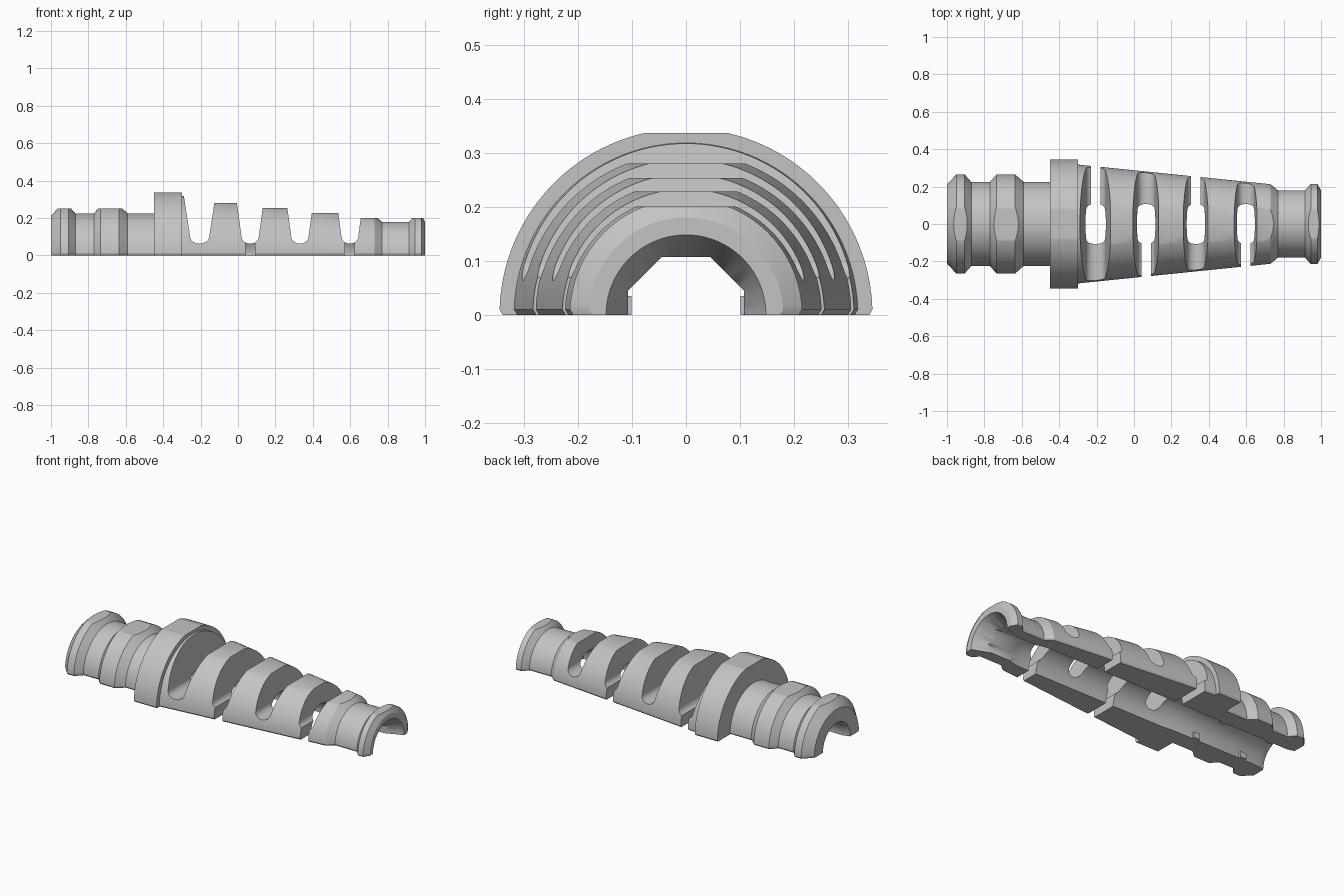
import bpy, bmesh, math

if "Cube" in bpy.data.objects:
    bpy.data.objects.remove(bpy.data.objects["Cube"])

GREY = (0.55, 0.55, 0.55, 1)
mat = bpy.data.materials.new("mid grey")
mat.use_nodes = True
mat.diffuse_color = GREY
mat.node_tree.nodes["Principled BSDF"].inputs["Base Color"].default_value = GREY


def loft(name, rings):
    """Solid skinned through closed rings with equal point counts."""
    bm = bmesh.new()
    rows = [[bm.verts.new(p) for p in ring] for ring in rings]
    n = len(rows[0])
    for a, b in zip(rows, rows[1:]):
        for i in range(n):
            j = (i + 1) % n
            bm.faces.new((a[i], a[j], b[j], b[i]))
    bm.faces.new(rows[0])
    bm.faces.new(rows[-1])
    bmesh.ops.recalc_face_normals(bm, faces=bm.faces)
    mesh = bpy.data.meshes.new(name)
    bm.to_mesh(mesh)
    bm.free()
    mesh.materials.append(mat)
    ob = bpy.data.objects.new(name, mesh)
    bpy.context.collection.objects.link(ob)
    return ob


def box(name, x0, x1, y0, y1, z0, z1):
    return loft(name, [[(x, y0, z0), (x, y1, z0), (x, y1, z1), (x, y0, z1)] for x in (x0, x1)])


def half_ring(x, r, steps=72):
    """Half circle whose feet taper in slightly at the floor."""
    lip = math.asin(0.01 / r)
    arc = [lip + (math.pi - 2 * lip) * i / steps for i in range(steps + 1)]
    pts = [(x, r * math.cos(t), r * math.sin(t)) for t in arc]
    return [(x, r - 0.006, 0)] + pts + [(x, 0.006 - r, 0)]


def full_ring(x, r, sides=72):
    turn = [2 * math.pi * (i + 0.5) / sides for i in range(sides)]
    return [(x, r * math.cos(t), r * math.sin(t)) for t in turn]


def cut(target, cutter):
    cutter.hide_render = True
    mod = target.modifiers.new("cut", "BOOLEAN")
    mod.operation = "DIFFERENCE"
    mod.solver = "EXACT"
    mod.object = cutter
    bpy.context.view_layer.objects.active = target
    bpy.ops.object.modifier_apply(modifier=mod.name)
    bpy.data.objects.remove(cutter)


# Outer half shell: ribbed tail, collar, tapered sleeve and nose
outline = [(-1, .212), (-.95, .265), (-.905, .265), (-.87, .225), (-.77, .225),
           (-.735, .265), (-.635, .265), (-.59, .225), (-.45, .225), (-.45, .345),
           (-.3, .345), (-.3, .318), (.73, .213), (.77, .18), (.915, .18),
           (.945, .215), (.98, .215), (1, .18)]
body = loft("half_sleeve", [half_ring(x, r) for x, r in outline])

# Flats along the crown of every raised band
for x0, x1, top in [(-1.1, -.82, .25), (-.8, -.55, .25), (-.46, -.295, .336),
                    (-.2, .065, .28), (.065, .33, .253), (.33, .6, .228),
                    (.6, .84, .2), (.86, 1.1, .2)]:
    cut(body, box("crown_cutter", x0, x1, -.5, .5, top, .6))

# Bore: round channel, octagonal throat, flared mouth
bore = [(-1.05, .145), (-.96, .117), (-.36, .117), (-.3, .124), (.7, .124), (.76, .112)]
cut(body, loft("bore_cutter", [full_ring(x, r) for x, r in bore]))
cut(body, loft("throat_cutter", [full_ring(x, .116, 8) for x in (.7, .95)]))
cut(body, loft("mouth_cutter", [full_ring(x, r) for x, r in [(.9, .108), (1, .148), (1.05, .168)]]))


def slot_ring(y, x, w):
    """U-shaped slot section, wider toward the top."""
    arc = [math.pi * i / 16 for i in range(17)]
    pts = [(x - w * math.cos(t), y, .1 - .037 * math.sin(t)) for t in arc]
    return [(x - 1.9 * w, y, .4)] + pts + [(x + 1.9 * w, y, .4)]


# Flex slots, each with a narrow break through alternating sides
for i, (x, w) in enumerate([(-.205, .051), (.065, .046), (.331, .046), (.598, .045)]):
    side = 1 if i % 2 == 0 else -1
    cut(body, loft("slot_cutter", [slot_ring(y, x, w) for y in (-.5, .5)]))
    cut(body, box("break_cutter", x - .025, x + .025, *sorted((side * .02, side * .5)), -.1, .3))

bpy.ops.object.select_all(action="DESELECT")
body.select_set(True)
bpy.context.view_layer.objects.active = body
bpy.ops.object.shade_smooth_by_angle(angle=math.radians(25))

# Small grips on the bore walls
for x in (-.84, -.52):
    for side in (-1, 1):
        box("bore_grip", x - .02, x + .02, *sorted((side * .101, side * .13)), 0, .035)
